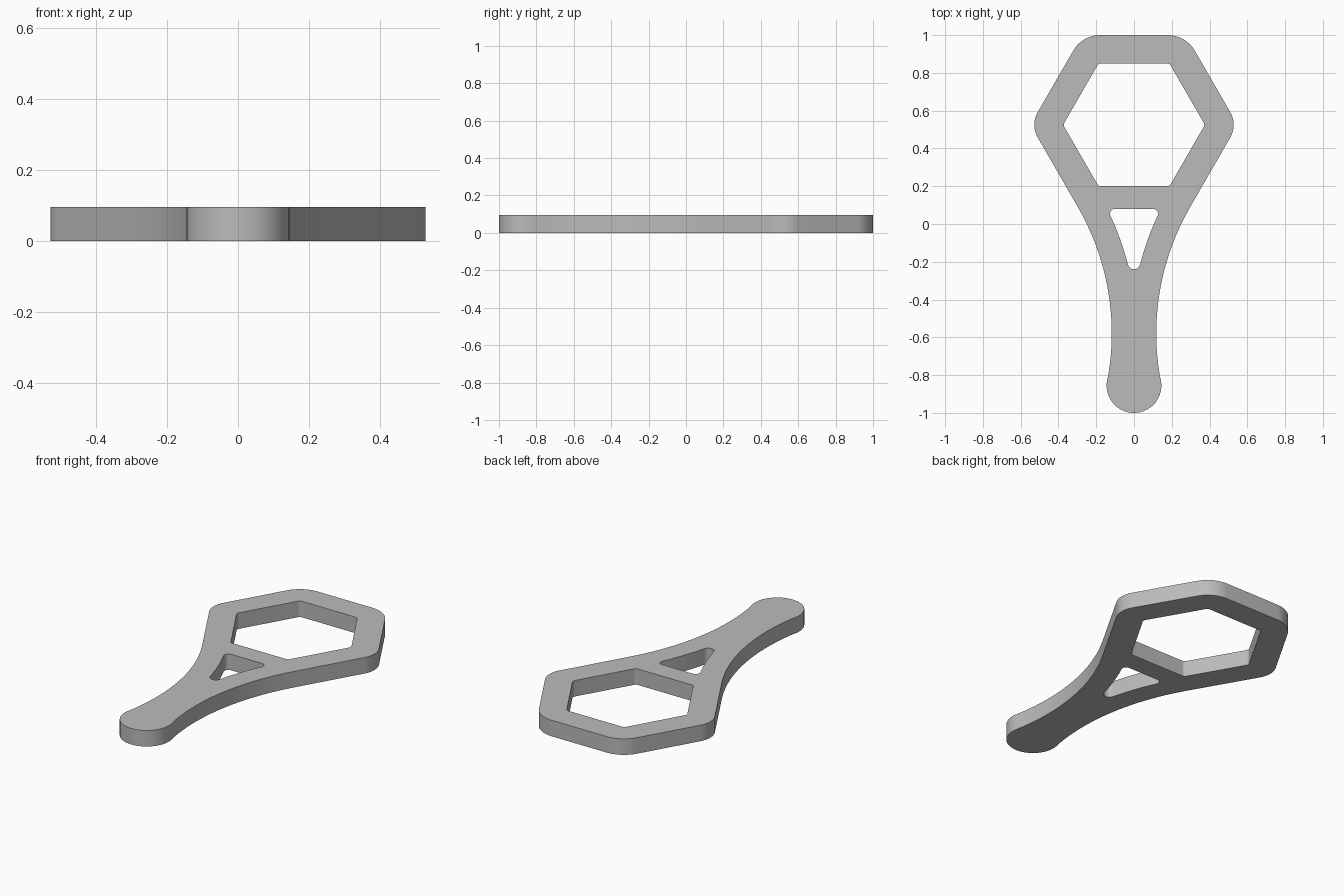
import bpy, bmesh
from math import radians, degrees, cos, sin, atan2, sqrt

THICKNESS = 0.095

cube = bpy.data.objects.get("Cube")
if cube:
    bpy.data.objects.remove(cube, do_unlink=True)


def arc(centre, radius, start, end, steps=12):
    """Points along an arc, angles in degrees."""
    angles = [radians(start + (end - start) * i / steps) for i in range(steps + 1)]
    return [(centre[0] + radius * cos(a), centre[1] + radius * sin(a)) for a in angles]


def bearing(a, b):
    return degrees(atan2(b[1] - a[1], b[0] - a[0]))


def mirrored(half):
    """Close a right-hand half profile, bottom to top, into a full loop."""
    return half + [(-x, y) for x, y in reversed(half) if abs(x) > 1e-5]


def hex_corners(apothem, side_r, top_r):
    """Rounded side and upper corners of the hexagonal head."""
    side = (2 * (apothem - side_r) / sqrt(3), HEAD_Y)
    top = ((apothem - top_r) / sqrt(3), HEAD_Y + apothem - top_r)
    return arc(side, side_r, -30, 30) + arc(top, top_r, 30, 90)


HEAD_Y = 0.525
WAIST = (1.458, -0.58)      # centre of the big concave handle curve
WAIST_R = 1.34

# Outer outline: rounded handle end, concave waist, hexagonal head
grip = (0, -0.855)
turn = bearing(grip, WAIST)
outline = mirrored(
    arc(grip, 0.145, -90, turn, 20)
    + arc(WAIST, WAIST_R, 180 + turn, 150, 28)[1:]
    + hex_corners(0.475, 0.135, 0.165))

# Hexagonal opening
r = 0.022
low = ((0.325 - r) / sqrt(3), HEAD_Y - 0.325 + r)
hex_hole = mirrored(arc(low, r, -90, -30) + hex_corners(0.325, r, r))

# Triangular opening, its sides parallel to the waist
tip, corner = (0, -0.207), (0.101, 0.054)
turn_tip, turn_top = bearing(tip, WAIST), bearing(corner, WAIST)
tri_hole = mirrored(
    arc(tip, 0.0325, -90, turn_tip)
    + arc(WAIST, WAIST_R + 0.132, 180 + turn_tip, 180 + turn_top)[1:-1]
    + arc(corner, 0.026, turn_top, 90))

# Fill the profile and extrude it into a plate
bm = bmesh.new()
for loop in (outline, hex_hole, tri_hole):
    verts = [bm.verts.new((x, y, 0)) for x, y in loop]
    for i, v in enumerate(verts):
        bm.edges.new((verts[i - 1], v))
bmesh.ops.triangle_fill(bm, use_beauty=True, use_dissolve=False, edges=bm.edges[:])
lifted = bmesh.ops.extrude_face_region(bm, geom=bm.faces[:], use_keep_orig=True)
top_verts = [g for g in lifted["geom"] if isinstance(g, bmesh.types.BMVert)]
bmesh.ops.translate(bm, verts=top_verts, vec=(0, 0, THICKNESS))
bmesh.ops.recalc_face_normals(bm, faces=bm.faces[:])
mesh = bpy.data.meshes.new("wrench_plate")
bm.to_mesh(mesh)
bm.free()

plate = bpy.data.objects.new("wrench_plate", mesh)
bpy.context.collection.objects.link(plate)

# Plain grey material
grey = bpy.data.materials.new("plain grey")
grey.use_nodes = True
colour = (0.5, 0.5, 0.5, 1)
grey.diffuse_color = colour
grey.node_tree.nodes["Principled BSDF"].inputs["Base Color"].default_value = colour
mesh.materials.append(grey)

bpy.ops.object.select_all(action="DESELECT")
plate.select_set(True)
bpy.context.view_layer.objects.active = plate
bpy.ops.object.shade_smooth_by_angle(angle=radians(30))
